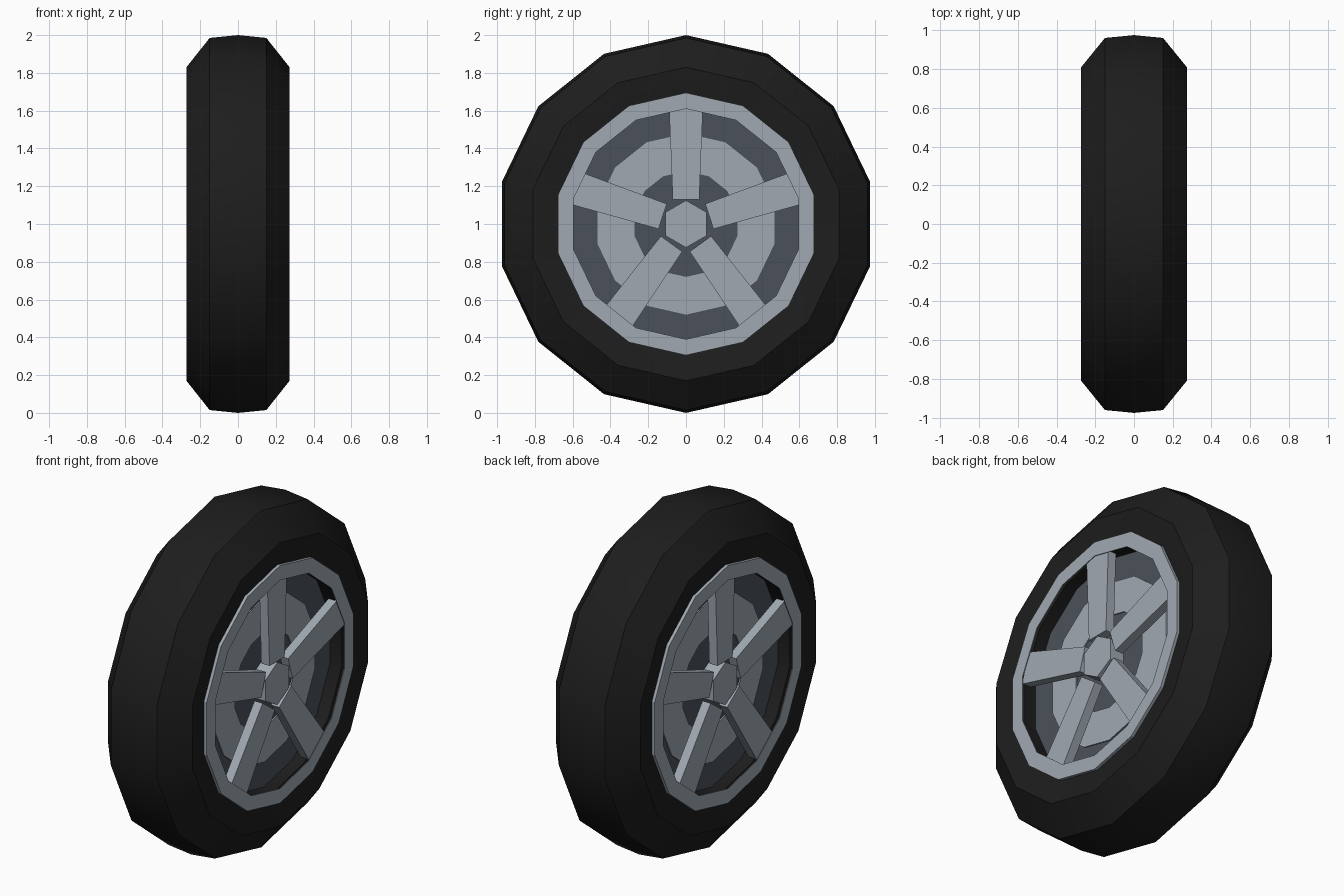
import bpy, bmesh
from math import sin, cos, pi, radians
from mathutils import Matrix, Vector

cube = bpy.data.objects.get("Cube")
if cube:
    bpy.data.objects.remove(cube)

SIDES = 14
CENTRE = Vector((0, 0, 1))


def material(name, rgb):
    m = bpy.data.materials.new(name)
    m.use_nodes = True
    m.diffuse_color = (*rgb, 1)
    bsdf = next(n for n in m.node_tree.nodes if n.type == 'BSDF_PRINCIPLED')
    bsdf.inputs["Base Color"].default_value = (*rgb, 1)
    return m


rubber = material("black rubber", (0.0125, 0.0125, 0.0125))
alloy = material("light alloy", (0.35, 0.395, 0.445))
slate = material("dark slate", (0.071, 0.083, 0.104))


def finish(bm, name, mat):
    bmesh.ops.recalc_face_normals(bm, faces=bm.faces)
    mesh = bpy.data.meshes.new(name)
    bm.to_mesh(mesh)
    bm.free()
    mesh.materials.append(mat)
    ob = bpy.data.objects.new(name, mesh)
    bpy.context.collection.objects.link(ob)
    return ob


def lathe(name, profile, mat):
    """Turn a closed (x, radius) profile around the axle, first corner up."""
    bm = bmesh.new()
    rings = []
    for i in range(SIDES):
        a = 2 * pi * i / SIDES
        rings.append([bm.verts.new(CENTRE + Vector((x, r * sin(a), r * cos(a))))
                      for x, r in profile])
    n = len(profile)
    for i in range(SIDES):
        p, q = rings[i], rings[(i + 1) % SIDES]
        for j in range(n):
            k = (j + 1) % n
            bm.faces.new((p[j], p[k], q[k], q[j]))
    return finish(bm, name, mat)


def prism(name, outline, x0, x1, mat, turn=0):
    """Extrude a (y, z) outline from x0 to x1, turned around the axle."""
    bm = bmesh.new()
    rot = Matrix.Rotation(turn, 3, 'X')
    face = bm.faces.new([bm.verts.new(CENTRE + rot @ Vector((x0, y, z)))
                         for y, z in outline])
    ext = bmesh.ops.extrude_face_region(bm, geom=[face])
    moved = [v for v in ext["geom"] if isinstance(v, bmesh.types.BMVert)]
    bmesh.ops.translate(bm, vec=(x1 - x0, 0, 0), verts=moved)
    # the starting cap stays in place so that the solid is closed
    return finish(bm, name, mat)


def polygon(radius, sides):
    return [(radius * sin(2 * pi * i / sides), radius * cos(2 * pi * i / sides))
            for i in range(sides)]


# Tyre: crowned tread, chamfered shoulders, side walls dipping in to the rim
half = [(0.15, 0.985), (0.273, 0.83), (0.253, 0.685), (0.24, 0.63)]
tyre = lathe("tyre", [(0, 1.0)] + half + [(-x, r) for x, r in reversed(half)], rubber)
bpy.ops.object.select_all(action='DESELECT')
tyre.select_set(True)
bpy.context.view_layer.objects.active = tyre
bpy.ops.object.shade_smooth_by_angle(angle=radians(30))

# Backing disc inside the barrel
prism("backing_disc", polygon(0.635, SIDES), -0.165, 0.165, slate)

spoke_outline = [(-0.07, 0.13), (0.07, 0.13), (0.09, 0.625), (-0.09, 0.625)]
hub_outline = polygon(0.125, 6)

# Rim, spokes, hub and brake ring, repeated on both faces
for side, s in (("left", 1), ("right", -1)):
    lathe(f"rim_{side}", [(s * 0.245, 0.695), (s * 0.272, 0.695),
                          (s * 0.272, 0.61), (s * 0.268, 0.61)], alloy)
    lathe(f"brake_ring_{side}", [(s * 0.155, 0.48), (s * 0.172, 0.48),
                                 (s * 0.172, 0.28), (s * 0.155, 0.28)], alloy)
    prism(f"hub_{side}", hub_outline, s * 0.16, s * 0.255, alloy)
    for i in range(5):
        prism(f"spoke_{side}_{i + 1}", spoke_outline, s * 0.2, s * 0.253,
              alloy, 2 * pi * i / 5)
